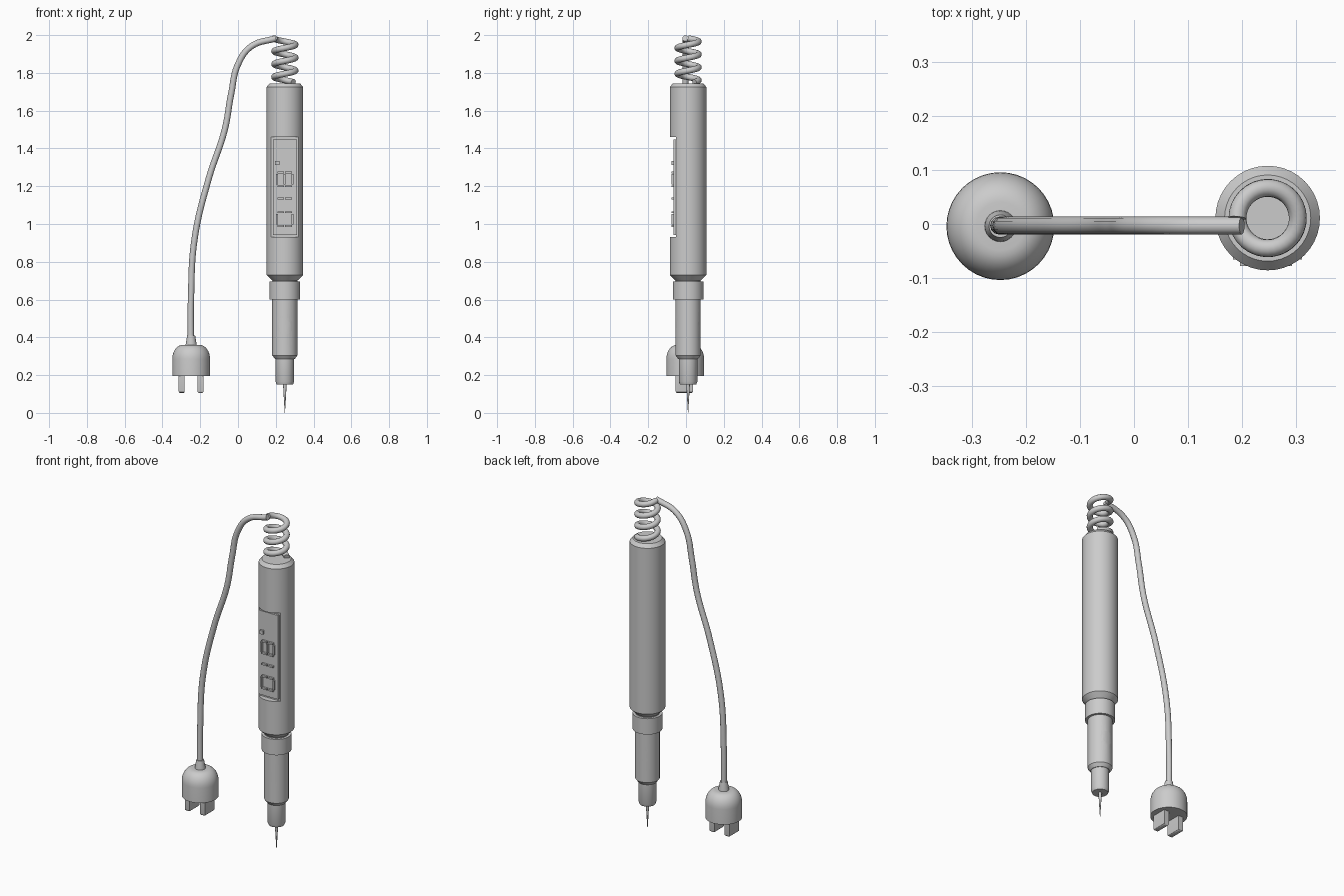
import bpy, bmesh, math
from mathutils import Vector

cube = bpy.data.objects.get("Cube")
if cube:
    bpy.data.objects.remove(cube, do_unlink=True)

grey = bpy.data.materials.new("plain grey")
grey.use_nodes = True
colour = (0.6, 0.6, 0.6, 1)
grey.diffuse_color = colour
grey.node_tree.nodes["Principled BSDF"].inputs["Base Color"].default_value = colour

PEN = Vector((0.248, 0.011, 0))
PLUG = Vector((-0.248, -0.004, 0))


def select(ob):
    bpy.ops.object.select_all(action='DESELECT')
    ob.select_set(True)
    bpy.context.view_layer.objects.active = ob


def add_object(name, bm, smooth=True):
    bmesh.ops.recalc_face_normals(bm, faces=bm.faces)
    mesh = bpy.data.meshes.new(name)
    bm.to_mesh(mesh)
    bm.free()
    mesh.materials.append(grey)
    ob = bpy.data.objects.new(name, mesh)
    bpy.context.collection.objects.link(ob)
    if smooth:
        select(ob)
        bpy.ops.object.shade_smooth_by_angle(angle=math.radians(30))
    return ob


def lathe(name, centre, profile, sides=40):
    """Closed turned solid from (radius, height) pairs."""
    bm = bmesh.new()
    rings = []
    for r, z in profile:
        rings.append([bm.verts.new(centre + Vector((r * math.cos(a), r * math.sin(a), z)))
                      for a in (math.tau * i / sides for i in range(sides))])
    for low, high in zip(rings, rings[1:]):
        for i in range(sides):
            j = (i + 1) % sides
            bm.faces.new((low[i], low[j], high[j], high[i]))
    bm.faces.new(rings[0])
    bm.faces.new(rings[-1])
    return add_object(name, bm)


def box(bm, x, y, z):
    """Add a box given its (min, max) range on each axis."""
    made = bmesh.ops.create_cube(bm, size=1)["verts"]
    for v in made:
        for axis, (lo, hi) in enumerate((x, y, z)):
            v.co[axis] = lo if v.co[axis] < 0 else hi
    return made


def cut(ob, cutter):
    mod = ob.modifiers.new("cut", 'BOOLEAN')
    mod.operation = 'DIFFERENCE'
    mod.solver = 'EXACT'
    mod.object = cutter
    select(ob)
    bpy.ops.object.modifier_apply(modifier=mod.name)
    bpy.data.objects.remove(cutter, do_unlink=True)
    bpy.ops.object.shade_smooth_by_angle(angle=math.radians(30))


def tube(name, points, radius, kind):
    """Round cable along points."""
    curve = bpy.data.curves.new(name, 'CURVE')
    curve.dimensions = '3D'
    curve.bevel_depth = radius
    curve.bevel_resolution = 4
    curve.use_fill_caps = True
    curve.resolution_u = 10
    sp = curve.splines.new(kind)
    if kind == 'BEZIER':
        sp.bezier_points.add(len(points) - 1)
        for p, co in zip(sp.bezier_points, points):
            p.co = co
            p.handle_left_type = p.handle_right_type = 'AUTO'
    else:
        sp.points.add(len(points) - 1)
        for p, co in zip(sp.points, points):
            p.co = (*co, 1)
    sp.use_smooth = True
    curve.materials.append(grey)
    ob = bpy.data.objects.new(name, curve)
    bpy.context.collection.objects.link(ob)
    select(ob)
    bpy.ops.object.convert(target='MESH')
    return ob


# Main handle with a display recess
handle = lathe("handle", PEN, [(0.066, 0.70), (0.097, 0.73), (0.097, 1.725), (0.08, 1.745)])
bm = bmesh.new()
box(bm, (PEN.x - 0.077, PEN.x + 0.077), (-0.2, -0.053), (0.93, 1.46))
cut(handle, add_object("recess_cutter", bm, False))

# Display plate
bm = bmesh.new()
box(bm, (PEN.x - 0.064, PEN.x + 0.064), (-0.066, -0.045), (0.943, 1.447))
add_object("display_plate", bm, False)

# Raised sideways digits on the plate
bm = bmesh.new()
W = 0.005


def segment(x0, x1, z0, z1):
    box(bm, (x0, x1), (-0.078, -0.06), (z0, z1))


def digit(z, parts):
    """Sideways seven-segment digit centred at height z."""
    left, mid, right, half = 0.206, 0.247, 0.288, 0.036
    for part in parts:
        if part in "LMR":
            x = {"L": left, "M": mid, "R": right}[part]
            segment(x - W, x + W, z - half + 0.008, z + half - 0.008)
        else:
            up = z + half if part in "ab" else z - half
            x0, x1 = (left, mid) if part in "ac" else (mid, right)
            segment(x0 + 0.003, x1 - 0.003, up - W, up + W)


digit(1.236, "LMRabcd")
digit(1.098, "ab")
digit(1.026, "LRabcd")
segment(0.197, 0.219, 1.312, 1.334)
add_object("display_digits", bm, False)

# Neck, collar, lower barrel, nozzle and needle
lathe("neck", PEN, [(0.066, 0.66), (0.066, 0.71)])
lathe("collar", PEN, [(0.081, 0.60), (0.081, 0.695)])
barrel = lathe("lower_barrel", PEN, [(0.052, 0.285), (0.067, 0.305), (0.067, 0.61)])
lathe("nozzle", PEN, [(0.043, 0.15), (0.049, 0.165), (0.049, 0.30)])
lathe("needle", PEN, [(0.0008, 0), (0.005, 0.07), (0.01, 0.16)], 12)

# Stepped window through the lower barrel
for radius, y, depth in ((0.032, 0, 0.3), (0.045, -0.1, 0.13), (0.045, 0.1, 0.13)):
    bm = bmesh.new()
    bmesh.ops.create_cone(bm, cap_ends=True, segments=24, radius1=radius, radius2=radius, depth=depth)
    for v in bm.verts:
        v.co = PEN + Vector((v.co.x, v.co.z + y, v.co.y + 0.46))
    cut(barrel, add_object("window_cutter", bm, False))

# Coiled strain relief, winding down from the cable end
turns, steps = 3.4, 110
coil = []
for i in range(steps + 1):
    t = i / steps
    a = math.pi - math.tau * turns * t
    coil.append(PEN + Vector((0.056 * math.cos(a), 0.056 * math.sin(a), 1.983 - 0.232 * t)))
tube("coil", coil, 0.0165, 'POLY')

# Power cable
path = [(-0.25, 0.38), (-0.249, 0.6), (-0.23, 0.92), (-0.155, 1.24), (-0.07, 1.5),
        (-0.036, 1.69), (0, 1.845), (0.07, 1.94), (0.2, 1.983)]
tube("cable", [(x, -0.003, z) for x, z in path], 0.0165, 'BEZIER')

# Plug with a rounded top
dome = [(0.045 + 0.055 * math.cos(a), 0.285 + 0.075 * math.sin(a))
        for a in (math.pi / 2 * i / 8 for i in range(9))]
lathe("plug_body", PLUG, [(0.1, 0.195)] + dome)
lathe("plug_neck", PLUG, [(0.03, 0.35), (0.028, 0.37), (0.021, 0.41)], 24)

# Prongs with rounded lower corners
for side, name in ((-1, "right_prong"), (1, "left_prong")):
    bm = bmesh.new()
    x = PLUG.x + side * 0.05
    box(bm, (x - 0.016, x + 0.016), (-0.055, 0.037), (0.105, 0.21))
    lower = [e for e in bm.edges if all(v.co.z < 0.15 for v in e.verts)]
    bmesh.ops.bevel(bm, geom=lower, offset=0.01, segments=3, profile=0.5, affect='EDGES')
    add_object(name, bm)
